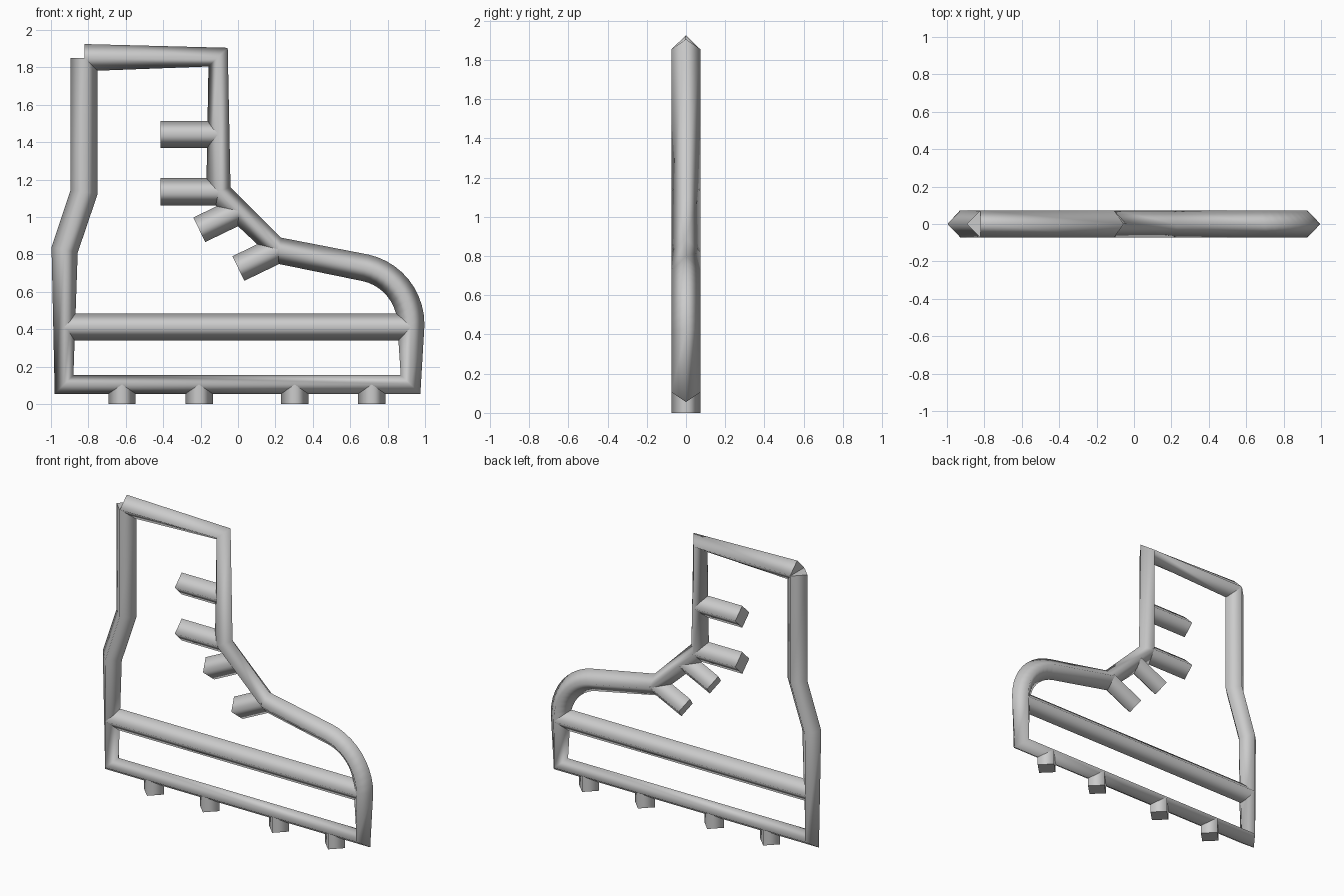
import bpy, bmesh, math
from mathutils import Vector

if "Cube" in bpy.data.objects:
    bpy.data.objects.remove(bpy.data.objects["Cube"])

R = 0.073  # half thickness of the diamond tubing

grey = bpy.data.materials.new("light grey")
grey.diffuse_color = (0.6, 0.6, 0.6, 1)
grey.use_nodes = True
grey.node_tree.nodes["Principled BSDF"].inputs["Base Color"].default_value = grey.diffuse_color


def tube(name, rings):
    """Diamond-section tube; each ring is an (outer, inner) pair of x,z points."""
    bm = bmesh.new()
    loops = []
    for (ox, oz), (ix, iz) in rings:
        mx, mz = (ox + ix) / 2, (oz + iz) / 2
        loops.append([bm.verts.new(p) for p in
                      ((ox, 0, oz), (mx, R, mz), (ix, 0, iz), (mx, -R, mz))])
    for a, b in zip(loops, loops[1:]):
        for i in range(4):
            j = (i + 1) % 4
            bm.faces.new((a[i], a[j], b[j], b[i])).smooth = True
    bm.faces.new(loops[0])
    bm.faces.new(loops[-1])
    bmesh.ops.recalc_face_normals(bm, faces=bm.faces)
    me = bpy.data.meshes.new(name)
    bm.to_mesh(me)
    bm.free()
    me.materials.append(grey)
    ob = bpy.data.objects.new(name, me)
    bpy.context.collection.objects.link(ob)


def rod(name, start, end):
    """Straight tube between two x,z points."""
    s, e = Vector(start), Vector(end)
    d = (e - s).normalized()
    n = Vector((-d.y, d.x)) * R
    tube(name, [(s + n, s - n), (e + n, e - n)])


# Boot outline: heel, sole, rounded toe, instep, shin, cuff
outline = [
    ((-0.895, 1.85), (-0.75, 1.85)),
    ((-0.895, 1.145), (-0.75, 1.125)),
    ((-0.997, 0.84), (-0.857, 0.81)),
    ((-0.98, 0.055), (-0.88, 0.155)),
    ((0.975, 0.055), (0.87, 0.155)),
]
for i in range(11):  # toe curve
    t = math.radians(78 * i / 10)
    c, s = math.cos(t), math.sin(t)
    outline.append(((0.617 + 0.38 * c, 0.425 + 0.383 * s),
                    (0.617 + 0.235 * c, 0.425 + 0.238 * s)))
outline += [
    ((0.23, 0.89), (0.215, 0.75)),
    ((-0.04, 1.16), (-0.17, 1.11)),
    ((-0.055, 1.905), (-0.158, 1.805)),
    ((-0.82, 1.925), (-0.82, 1.78)),
]
tube("boot_outline", outline)

# Bar across the top of the sole
rod("sole_bar", (-0.93, 0.4125), (0.925, 0.4125))

# Lace stubs
for i, (a, b) in enumerate([((-0.415, 1.442), (-0.11, 1.442)),
                            ((-0.415, 1.135), (-0.1, 1.135)),
                            ((-0.207, 0.932), (0.0, 1.032)),
                            ((0.002, 0.725), (0.22, 0.83))]):
    rod(f"lace_{i + 1}", a, b)

# Sole studs
for i, x in enumerate((-0.62, -0.208, 0.303, 0.715)):
    rod(f"stud_{i + 1}", (x, 0), (x, 0.105))
